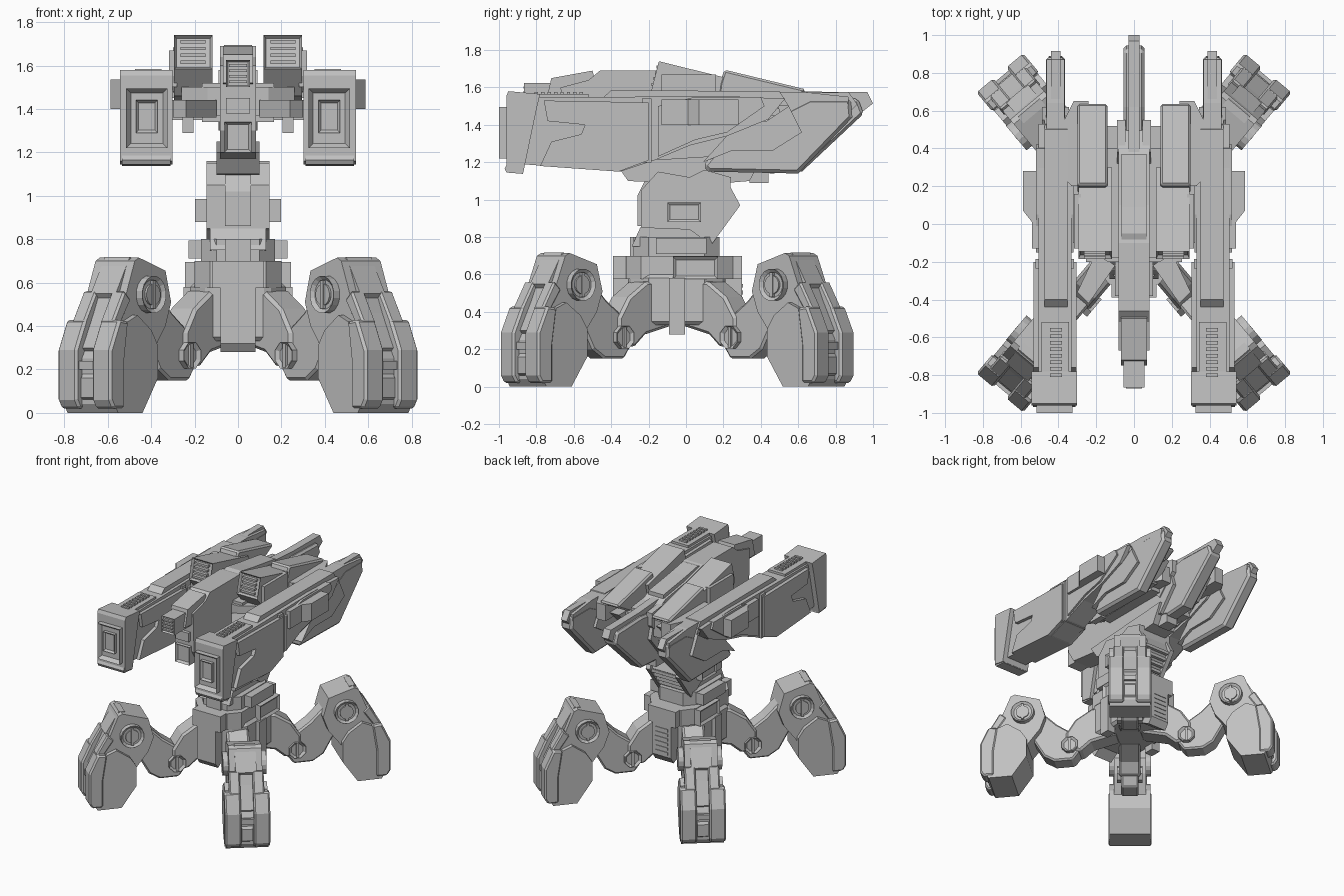
import bpy, bmesh, math
from mathutils import Matrix, Vector

grey = bpy.data.materials.new("plain_grey")
grey.diffuse_color = (0.53, 0.53, 0.53, 1)


def finish(name, bm, pair=False, bevel=0.0):
    bmesh.ops.recalc_face_normals(bm, faces=bm.faces)
    me = bpy.data.meshes.new(name)
    bm.to_mesh(me)
    bm.free()
    me.materials.append(grey)
    ob = bpy.data.objects.new(name, me)
    bpy.context.collection.objects.link(ob)
    if bevel:
        mod = ob.modifiers.new("chamfer", 'BEVEL')
        mod.width, mod.segments, mod.limit_method = bevel, 1, 'ANGLE'
        mod.angle_limit = math.radians(50)
    if pair:
        mod = ob.modifiers.new("mirror", 'MIRROR')
        mod.use_mirror_merge = False
    return ob


def slab(name, pts, x0, x1, pair=False, bevel=0.0, inset=None):
    """Side profile (y, z) extruded from x0 to x1; inset = (direction, border, depth)."""
    bm = bmesh.new()
    a = [bm.verts.new((x0, y, z)) for y, z in pts]
    b = [bm.verts.new((x1, y, z)) for y, z in pts]
    bm.faces.new(a)
    bm.faces.new(b[::-1])
    for i in range(len(pts)):
        j = (i + 1) % len(pts)
        bm.faces.new((a[i], a[j], b[j], b[i]))
    if inset:
        bmesh.ops.recalc_face_normals(bm, faces=bm.faces)
        d = Vector(inset[0]).normalized()
        faces = [f for f in bm.faces if f.normal.dot(d) > 0.9]
        bmesh.ops.inset_individual(bm, faces=faces, thickness=inset[1])
        for f in faces:
            bmesh.ops.translate(bm, verts=f.verts, vec=f.normal * -inset[2])
    return finish(name, bm, pair, bevel)


def box(name, x0, x1, y0, y1, z0, z1, pair=False, bevel=0.0, inset=None):
    return slab(name, [(y0, z0), (y1, z0), (y1, z1), (y0, z1)], x0, x1, pair, bevel, inset)


def plan(name, pts, z0, z1, pair=False, bevel=0.0):
    """Plan outline (x, y) extruded upwards."""
    bm = bmesh.new()
    f = bm.faces.new([bm.verts.new((x, y, z0)) for x, y in pts])
    top = bmesh.ops.extrude_face_region(bm, geom=[f])["geom"]
    bmesh.ops.translate(bm, vec=(0, 0, z1 - z0), verts=[v for v in top if isinstance(v, bmesh.types.BMVert)])
    return finish(name, bm, pair, bevel)


def slats(name, x0, x1, start, end, n, size, pair=False):
    """Row of vent ribs between two (y, z) points."""
    for i in range(n):
        t = i / (n - 1)
        y, z = (start[k] + (end[k] - start[k]) * t for k in (0, 1))
        box(name, x0, x1, y - size[0], y + size[0], z - size[1], z + size[1], pair)


def disc(name, y, z, r, half, sides, bore=0.0):
    bm = bmesh.new()
    m = Matrix.Translation((0, y, z)) @ Matrix.Rotation(math.pi / 2, 4, 'Y') @ Matrix.Rotation(math.pi / sides, 4, 'Z')
    bmesh.ops.create_cone(bm, cap_ends=True, segments=sides, radius1=r, radius2=r, depth=2 * half, matrix=m)
    if bore:
        caps = [f for f in bm.faces if abs(f.normal.x) > 0.9]
        bmesh.ops.inset_individual(bm, faces=caps, thickness=bore)
        for f in caps:
            bmesh.ops.translate(bm, verts=f.verts, vec=f.normal * -0.015)
    return finish(name, bm)


# ---- legs: one leg along local +y, then copied to four diagonals
leg = [
    slab("hip_arm", [(.08, .58), (.28, .56), (.40, .48), (.47, .37), (.47, .24), (.36, .21), (.28, .28), (.08, .33)], -.08, .08, bevel=.015),
    slab("thigh_link", [(.37, .22), (.42, .15), (.56, .15), (.64, .20), (.74, .38), (.82, .58), (.68, .60), (.54, .46), (.40, .36)], -.065, .065, bevel=.012),
    disc("hip_joint", .44, .265, .065, .095, 8, .018),
    box("hip_joint_slot", -.092, .092, .43, .45, .21, .32),
    slab("shin_armour", [(.85, .715), (.66, .655), (.62, .51), (.66, .40), (.76, .27), (.98, .22), (1.06, .30), (.98, .46), (.945, .54), (.88, .70)], -.118, .118),
    slab("shin_cap", [(.82, .712), (.865, .718), (.965, .55), (.93, .50)], -.075, .075),
    slab("foot", [(.755, .31), (.755, .16), (.865, 0), (1.04, 0), (1.065, .04), (1.065, .25), (.97, .42), (.90, .45), (.80, .38)], -.152, .152),
    disc("knee_disc", .785, .545, .086, .155, 16, .018),
    disc("knee_hub", .785, .545, .05, .151, 16),
    box("knee_slot", -.156, .156, .775, .795, .48, .61),
    slab("foot_channel", [(1.05, .05), (1.078, .07), (1.078, .16), (1.05, .2)], -.04, .04),
    box("foot_rung", -.045, .045, 1.03, 1.085, .20, .24),
]
for s in (-1, 1):
    leg.append(slab("toe_armour", [(1.00, .02), (1.08, .02), (1.105, .06), (1.105, .29), (1.04, .43), (.97, .42), (1.0, .22)], s * .045, s * .161, bevel=.012))
    leg.append(slab("shin_rail", [(1.02, .36), (1.045, .42), (.96, .565), (.91, .52)], s * .045, s * .125, bevel=.01))
for deg in (-40, 40, 140, 220):
    for part in leg:
        ob = part if deg == -40 else part.copy()
        ob.matrix_world = Matrix.Translation((0, -.047, 0)) @ Matrix.Rotation(math.radians(deg), 4, 'Z')
        if ob is not part:
            bpy.context.collection.objects.link(ob)

# ---- hub
plan("hub_core", [(-.14, -.31), (.14, -.31), (.22, -.2), (.22, .1), (.14, .21), (-.14, .21), (-.22, .1), (-.22, -.2)], .33, .60, bevel=.02)
plan("hub_deck", [(-.13, -.32), (.13, -.32), (.20, -.24), (.20, .16), (.13, .25), (-.13, .25), (-.20, .16), (-.20, -.24)], .575, .70)
box("hub_side_block", .12, .245, -.07, .17, .575, .695, True, 0, ((1, 0, 0), .025, .015))
for y0, y1, d in ((-.39, -.29, -1), (.19, .30, 1)):
    box("hub_end_block", -.12, .12, min(y0, y1), max(y0, y1), .575, .70)
    slab("hub_end_plate", [(y0, .575), (y1, .575), (y1, .33), ((y0 + y1) / 2 + d * .02, .28), (y0, .32)], -.08, .08)
box("hub_side_pillar", .18, .25, -.09, -.005, .28, .58, True)
slats("hub_vent", -.055, .055, (.297, .36), (.297, .54), 6, (.008, .01))
plan("turn_ring", [(-.10, -.28), (.10, -.28), (.17, -.2), (.17, .1), (.10, .18), (-.10, .18), (-.17, .1), (-.17, -.2)], .69, .80)
box("ring_side_block", .16, .228, -.16, .11, .71, .795, True)
box("ring_front_block", -.06, .06, -.30, -.2, .70, .80)

# ---- neck
slab("neck_lower", [(-.29, .75), (-.245, .85), (.06, .85), (.14, .76), (.10, .74)], -.13, .13)
slab("neck", [(-.24, .85), (-.24, 1.05), (-.15, 1.15), (.02, 1.12), (.10, 1.16), (.24, 1.12), (.235, 1.04), (.26, .97), (.11, .775), (.02, .84)], -.145, .145)
box("neck_side_block", .13, .198, -.10, .08, .88, .985, True, 0, ((1, 0, 0), .02, .01))
slab("neck_front_plate", [(-.26, .86), (-.26, 1.02), (-.2, 1.14), (-.1, 1.14), (-.1, .86)], -.06, .06)
slab("neck_back_rail", [(.22, 1.10), (.29, .97), (.14, .765), (.08, .9)], .11, .145, True)
slats("neck_vent", -.11, .11, (.255, .955), (.135, .79), 5, (.012, .012))
slab("neck_top", [(-.31, 1.10), (-.38, 1.2), (.42, 1.25), (.34, 1.1), (.1, 1.08)], -.10, .10)

# ---- centre body
slab("centre_hull", [(-.67, 1.60), (-.52, 1.64), (-.46, 1.69), (-.1, 1.69), (.1, 1.64), (.37, 1.60), (.5, 1.53), (.55, 1.35), (.40, 1.17), (-.35, 1.17), (-.60, 1.2), (-.66, 1.3)],
     -.082, .082)
box("front_sensor", -.055, .055, -.865, -.64, 1.50, 1.625, False, 0, ((0, -1, 0), .012, .012))
slats("front_sensor_rib", -.042, .042, (-.86, 1.525), (-.86, 1.60), 4, (.01, .006))
slab("front_brow", [(-.75, 1.52), (-.72, 1.65), (-.5, 1.69), (-.45, 1.5)], -.07, .07)
box("front_hatch", -.062, .062, -.69, -.6, 1.20, 1.34, inset=((0, -1, 0), .018, .02))
box("front_lamp", -.055, .055, -.69, -.6, 1.38, 1.45)
plan("core_hull", [(-.14, -.20), (.14, -.20), (.26, -.12), (.26, .35), (.16, .52), (-.16, .52), (-.26, .35), (-.26, -.12)], 1.37, 1.50)
box("cross_strut", .08, .36, -.10, .25, 1.35, 1.44, True)
box("inner_block", .07, .165, -.18, .40, 1.34, 1.52, True)
box("hanging_clip", .205, .255, -.20, -.08, 1.29, 1.44, True)
plan("rear_joint_block", [(.10, -.22), (.24, -.42), (.30, -.36), (.2, -.15)], 1.36, 1.44, True)
slab("tail_blade", [(.30, 1.20), (.40, 1.52), (.62, 1.55), (.92, 1.54), (.95, 1.46), (.62, 1.15), (.45, 1.14)], -.055, .055, bevel=.015)
slab("tail_spine", [(.30, 1.60), (.62, 1.578), (.97, 1.575), (1.0, 1.515), (.93, 1.46), (.6, 1.50), (.3, 1.5)], -.03, .03)
slab("tail_guard", [(.25, 1.45), (.38, 1.58), (.55, 1.56), (.55, 1.46), (.4, 1.3)], .045, .09, True)
box("tail_keel", -.05, .05, .34, .44, 1.09, 1.2)
slab("back_sensor_ridge", [(-.10, 1.68), (-.05, 1.695), (.09, 1.67), (.37, 1.63), (.37, 1.57), (-.1, 1.57)], -.065, .065)

# ---- upper launcher pods
slab("launcher", [(-.145, 1.74), (-.185, 1.585), (-.08, 1.46), (.25, 1.42), (.30, 1.63), (.2, 1.655)], .117, .295, True, 0, ((0, -1, .25), .016, .02))
slats("launcher_rib", .15, .265, (-.172, 1.615), (-.145, 1.71), 4, (.012, .008), True)
slab("launcher_rear", [(.205, 1.695), (.18, 1.62), (.16, 1.47), (.42, 1.45), (.63, 1.57), (.64, 1.59)], .14, .30, True, .012)
plan("launcher_side_armour", [(.24, .65), (.32, .65), (.385, .52), (.385, .26), (.33, .2), (.24, .2)], 1.45, 1.575, True)
box("launcher_side_step", .28, .318, -.13, .16, 1.50, 1.67, True)
slab("launcher_under_blade", [(.1, 1.42), (.25, 1.35), (.45, 1.36), (.6, 1.5), (.2, 1.5)], .16, .25, True)

# ---- side gun pods
slab("gun_body", [(-.79, 1.545), (.18, 1.555), (.53, 1.54), (.44, 1.43), (.22, 1.34), (.02, 1.29), (-.17, 1.21), (-.35, 1.15), (-.88, 1.19)], .33, .505, True)
slab("gun_collar", [(-.96, 1.555), (-.95, 1.58), (-.78, 1.565), (-.80, 1.48), (-.87, 1.145), (-.96, 1.16)], .302, .543, True)
box("gun_front_plate", .325, .515, -1.0, -.94, 1.22, 1.495, True, 0, ((0, -1, 0), .03, .03))
box("gun_window", .37, .47, -.995, -.95, 1.29, 1.44, True, 0, ((0, -1, 0), .018, .015))
slab("gun_lip", [(-.97, 1.165), (-.94, 1.225), (-.9, 1.225), (-.87, 1.138), (-.96, 1.145)], .31, .535, True)
slab("gun_side_armour", [(-.76, 1.53), (-.20, 1.52), (-.20, 1.21), (-.36, 1.15), (-.78, 1.18), (-.72, 1.31), (-.56, 1.35), (-.54, 1.4), (-.74, 1.42)], .305, .533, True)
box("gun_band", .318, .522, -.235, -.185, 1.20, 1.54, True)
box("gun_top_deck", .345, .49, -.82, -.52, 1.53, 1.565, True)
slats("gun_top_rib", .38, .445, (-.80, 1.568), (-.56, 1.568), 8, (.009, .009), True)
slab("gun_top_ridge", [(-.45, 1.54), (-.40, 1.585), (.5, 1.58), (.55, 1.5), (-.4, 1.5)], .352, .475, True)
slab("gun_mid_armour", [(-.15, 1.5), (-.15, 1.23), (.05, 1.32), (.22, 1.36), (.42, 1.50), (.40, 1.55), (.05, 1.55)], .32, .52, True)
plan("gun_side_box", [(.50, -.13), (.54, -.13), (.54, .01), (.587, .07), (.587, .28), (.50, .28)], 1.40, 1.535, True)
slab("gun_rear_blade", [(.09, 1.18), (.28, 1.41), (.44, 1.43), (.66, 1.54), (.88, 1.54), (.89, 1.44), (.60, 1.14), (.12, 1.15)], .365, .465, True, .018)
slab("gun_rear_cheek", [(.09, 1.20), (.28, 1.41), (.43, 1.42), (.55, 1.5), (.62, 1.36), (.46, 1.26), (.24, 1.26)], .345, .488, True)
slab("gun_barrel", [(.40, 1.57), (.87, 1.575), (.915, 1.51), (.85, 1.44), (.5, 1.48)], .39, .44, True)
slab("gun_barrel_guard", [(.48, 1.575), (.64, 1.575), (.87, 1.55), (.87, 1.50), (.5, 1.46)], .367, .463, True)
